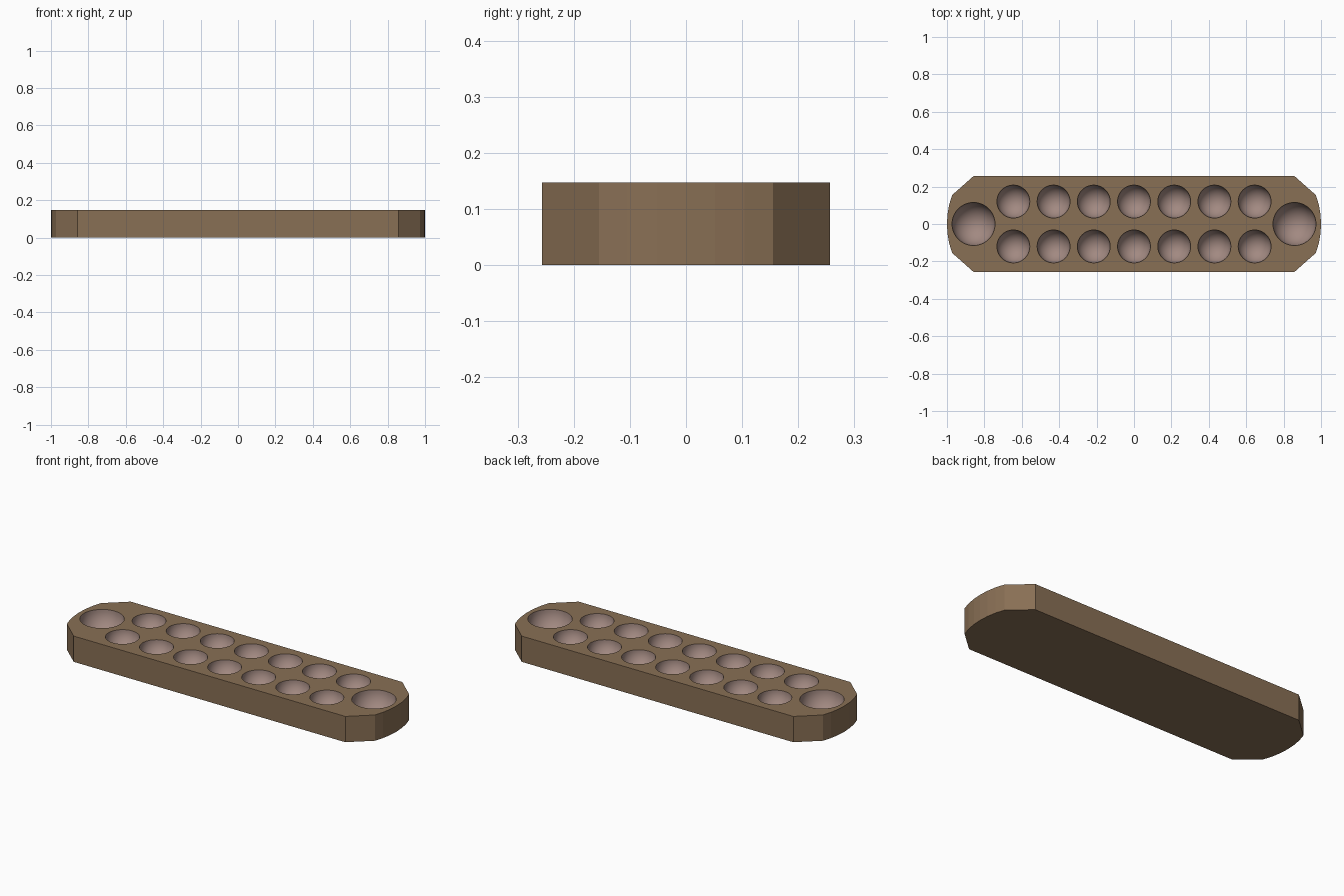
import bpy, bmesh
from math import sin, cos, pi

if "Cube" in bpy.data.objects:
    bpy.data.objects.remove(bpy.data.objects["Cube"])

HEIGHT = 0.147
SEGMENTS, RINGS = 40, 12


def material(name, colour):
    mat = bpy.data.materials.new(name)
    mat.diffuse_color = (*colour, 1)
    mat.use_nodes = True
    mat.node_tree.nodes["Principled BSDF"].inputs["Base Color"].default_value = mat.diffuse_color
    return mat


def loop_edges(bm, verts):
    return [bm.edges.new((v, verts[(i + 1) % len(verts)])) for i, v in enumerate(verts)]


def bridge(bm, upper, lower):
    n = len(upper)
    return [bm.faces.new((upper[i], upper[(i + 1) % n], lower[(i + 1) % n], lower[i]))
            for i in range(n)]


def add_pit(bm, x, y, r):
    """Hemispherical bowl hanging from the top surface; returns its rim edges."""
    def ring(k):
        a = k / RINGS * pi / 2
        return [bm.verts.new((x + r * cos(a) * cos(2 * pi * i / SEGMENTS),
                              y + r * cos(a) * sin(2 * pi * i / SEGMENTS),
                              HEIGHT - r * sin(a))) for i in range(SEGMENTS)]
    rings = [ring(k) for k in range(RINGS)]
    rim = loop_edges(bm, rings[0])
    faces = []
    for upper, lower in zip(rings, rings[1:]):
        faces += bridge(bm, upper, lower)
    bottom = bm.verts.new((x, y, HEIGHT - r))
    last = rings[-1]
    faces += [bm.faces.new((last[i], last[(i + 1) % SEGMENTS], bottom)) for i in range(SEGMENTS)]
    for f in faces:
        f.smooth = True
        f.material_index = 1
    return rim


bm = bmesh.new()

# Board outline: chamfered corners with gently bowed ends
quarter = [(1.0, 0.0), (0.997, 0.052), (0.988, 0.104), (0.972, 0.155), (0.857, 0.257)]
right = [(x, -y) for x, y in reversed(quarter[1:])] + quarter
outline = right + [(-x, -y) for x, y in right]
base = [bm.verts.new((x, y, 0)) for x, y in outline]
top = [bm.verts.new((x, y, HEIGHT)) for x, y in outline]
bm.faces.new(base)
bridge(bm, top, base)
top_edges = [bm.edges.get((v, top[(i + 1) % len(top)])) for i, v in enumerate(top)]

# Two rows of seven small pits, and a large store at each end
for col in range(-3, 4):
    for side in (-1, 1):
        top_edges += add_pit(bm, col * 0.215, side * 0.12, 0.088)
for side in (-1, 1):
    top_edges += add_pit(bm, side * 0.858, 0, 0.115)

# Top surface, filled around the pits
bmesh.ops.triangle_fill(bm, edges=top_edges, use_beauty=True, use_dissolve=False)
bmesh.ops.recalc_face_normals(bm, faces=bm.faces[:])

mesh = bpy.data.meshes.new("game_board")
bm.to_mesh(mesh)
bm.free()
mesh.materials.append(material("brown_wood", (0.25, 0.16, 0.09)))
mesh.materials.append(material("pit_lining", (0.36, 0.25, 0.22)))
board = bpy.data.objects.new("game_board", mesh)
bpy.context.collection.objects.link(board)
